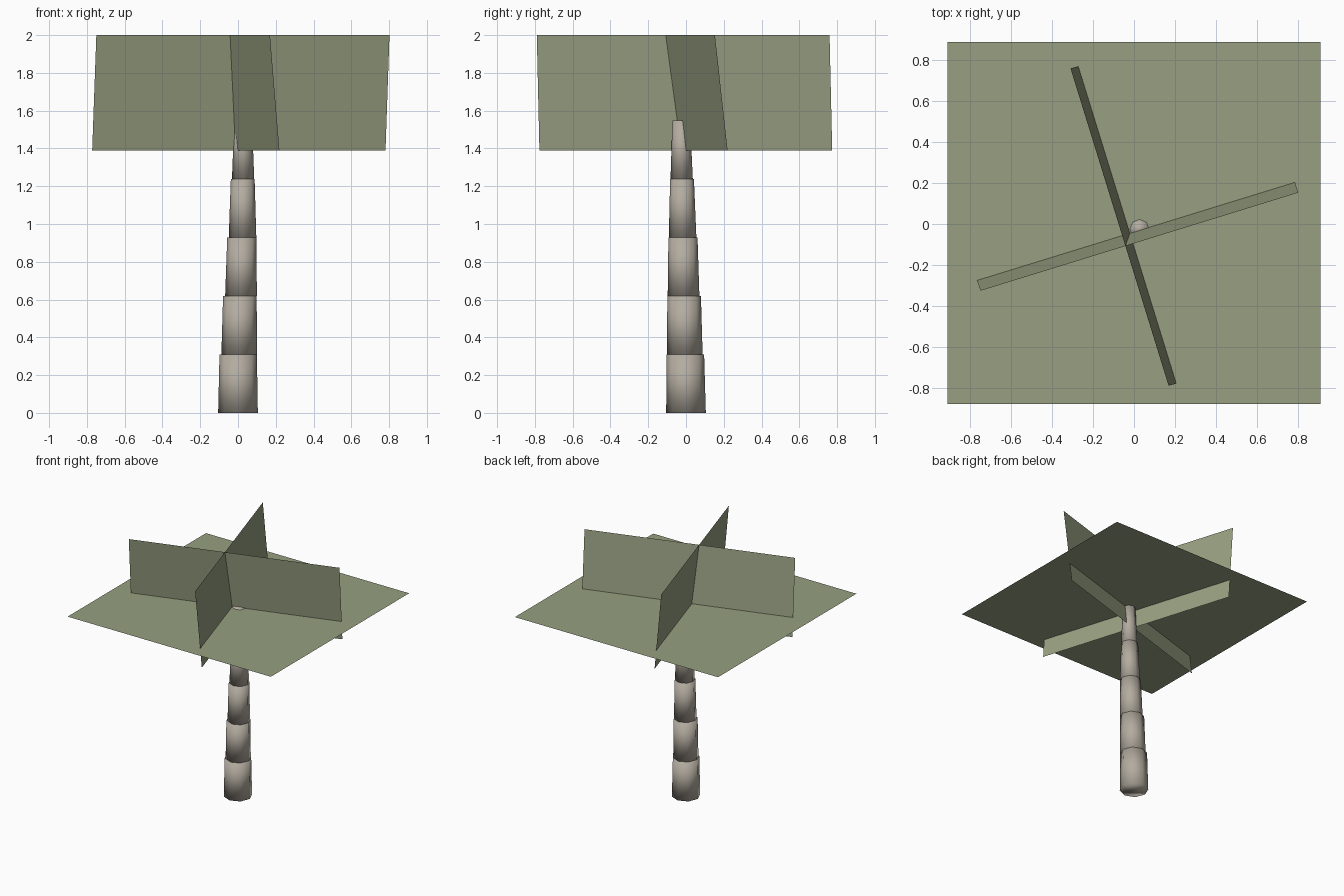
import bpy, math

if "Cube" in bpy.data.objects:
    bpy.data.objects.remove(bpy.data.objects["Cube"])


def material(name, color):
    m = bpy.data.materials.new(name)
    m.diffuse_color = (*color, 1)
    m.use_nodes = True
    m.node_tree.nodes["Principled BSDF"].inputs["Base Color"].default_value = m.diffuse_color
    return m


def mesh_object(name, verts, faces, mat, smooth=False):
    me = bpy.data.meshes.new(name)
    me.from_pydata(verts, [], faces)
    me.materials.append(mat)
    for p in me.polygons:
        p.use_smooth = smooth
    ob = bpy.data.objects.new(name, me)
    bpy.context.collection.objects.link(ob)
    return ob


bark = material("bark", (0.45, 0.41, 0.35))
leaf = material("leaf", (0.31, 0.35, 0.22))

# Trunk: five stacked, tapering, slightly leaning eight-sided segments
SIDES, STEP = 8, 0.3095
# (base x, base y, base radius, top x, top y, top radius)
segments = [
    (0.000, 0.000, 0.105, 0.001, -0.003, 0.099),
    (0.006, -0.006, 0.094, 0.010, -0.010, 0.089),
    (0.016, -0.013, 0.084, 0.020, -0.016, 0.077),
    (0.024, -0.018, 0.073, 0.025, -0.021, 0.063),
    (0.027, -0.023, 0.059, 0.027, -0.025, 0.047),
]


def ring(x, y, z, r):
    return [(x + r * math.cos(2 * math.pi * i / SIDES),
             y + r * math.sin(2 * math.pi * i / SIDES), z) for i in range(SIDES)]


for k, (bx, by, br, tx, ty, tr) in enumerate(segments):
    verts = ring(bx, by, k * STEP, br) + ring(tx, ty, (k + 1) * STEP, tr)
    faces = [(i, (i + 1) % SIDES, SIDES + (i + 1) % SIDES, SIDES + i) for i in range(SIDES)]
    faces += [tuple(reversed(range(SIDES))), tuple(range(SIDES, 2 * SIDES))]
    mesh_object(f"trunk_segment_{k + 1}", verts, faces, bark, smooth=True)

# Foliage: one level card and two leaning upright cards that cross
LOW, HIGH = 1.39, 2.0
cards = {
    "foliage_level": [(-0.91, -0.88, 1.541), (0.91, -0.88, 1.541),
                      (0.91, 0.89, 1.541), (-0.91, 0.89, 1.541)],
    "foliage_upright_wide": [(-0.772, -0.259, LOW), (0.781, 0.22, LOW),
                             (0.802, 0.153, HIGH), (-0.75, -0.326, HIGH)],
    "foliage_upright_deep": [(0.219, -0.776, LOW), (-0.26, 0.774, LOW),
                             (-0.31, 0.76, HIGH), (0.169, -0.79, HIGH)],
}
for name, verts in cards.items():
    mesh_object(name, verts, [(0, 1, 2, 3)], leaf)
